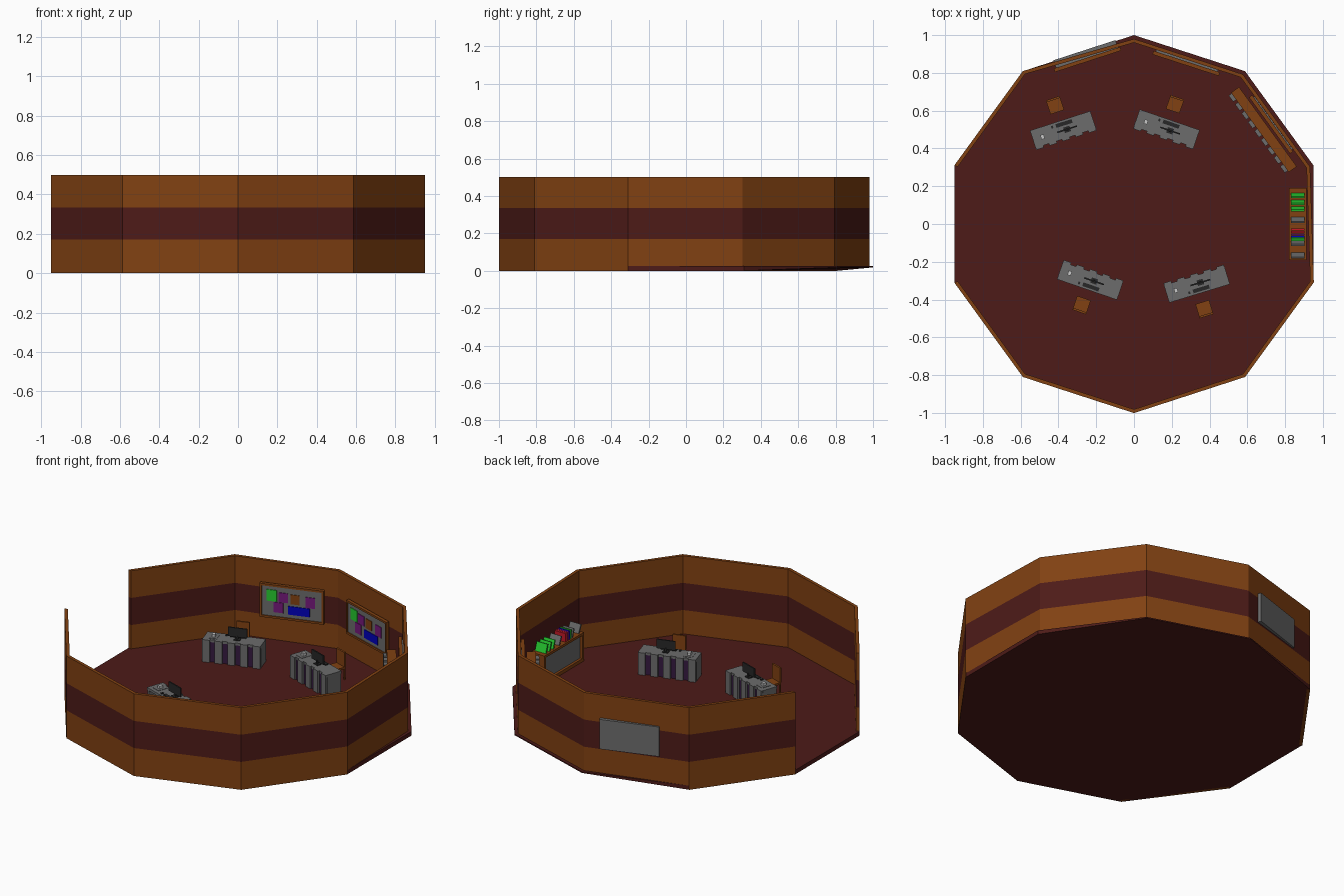
import bpy, bmesh
from math import radians, sin, cos
from mathutils import Matrix, Vector

if "Cube" in bpy.data.objects:
    bpy.data.objects.remove(bpy.data.objects["Cube"])


def mat(name, r, g, b):
    m = bpy.data.materials.new(name)
    m.diffuse_color = (r, g, b, 1)
    m.use_nodes = True
    m.node_tree.nodes["Principled BSDF"].inputs["Base Color"].default_value = m.diffuse_color
    return m


BROWN = mat("brown_wood", .22, .053, .006)
RED = mat("dark_red", .075, .011, .009)
GREY = mat("mid_grey", .15, .15, .15)
DARK = mat("dark_grey", .02, .02, .02)
PLUM = mat("plum", .035, .01, .05)
GREEN = mat("green", .02, .6, .03)
PURPLE = mat("purple", .18, .01, .2)
BLUE = mat("blue", 0, 0, .5)
SCARLET = mat("scarlet", .55, .01, .02)
WHITE = mat("white", .7, .7, .7)
FLOOR = .025


def finish(name, bm, m):
    bmesh.ops.recalc_face_normals(bm, faces=bm.faces)
    me = bpy.data.meshes.new(name)
    bm.to_mesh(me)
    bm.free()
    me.materials.append(m)
    ob = bpy.data.objects.new(name, me)
    bpy.context.collection.objects.link(ob)
    return ob


def box(name, M, x, y, z, m, tilt=None):
    """Box from (min, max) pairs in the frame M, optionally tilted about its centre."""
    c = Vector(((x[0] + x[1]) / 2, (y[0] + y[1]) / 2, (z[0] + z[1]) / 2))
    S = Matrix.Diagonal((x[1] - x[0], y[1] - y[0], z[1] - z[0], 1))
    bm = bmesh.new()
    bmesh.ops.create_cube(bm, size=1, matrix=M @ Matrix.Translation(c) @ (tilt or Matrix()) @ S)
    return finish(name, bm, m)


def prism(bm, pts, z0, z1):
    lo = [bm.verts.new((p[0], p[1], z0)) for p in pts]
    hi = [bm.verts.new((p[0], p[1], z1)) for p in pts]
    bm.faces.new(lo[::-1])
    bm.faces.new(hi)
    for i in range(len(pts)):
        j = (i + 1) % len(pts)
        bm.faces.new((lo[i], lo[j], hi[j], hi[i]))
    return lo


def corner(i, r=1.0):
    a = radians(18 + 36 * i)
    return Vector((cos(a) * r, sin(a) * r))


# Ten-sided floor slab, underside lifted at the two far corners
bm = bmesh.new()
low = prism(bm, [corner(i) for i in range(10)], 0, FLOOR)
for i in (1, 2):
    low[i].co.z = .018
finish("floor", bm, RED)

# Wall bands: nine sides, open on the left; four sides stand on the slab
STANDING = (9, 0, 1, 2)


def wall_corner(i, r):
    return corner(i, r * (.98 if i % 10 in (0, 1, 2) else 1.001))


for name, z0, z1, m in (("wall_lower_band", 0, .17, BROWN), ("wall_middle_band", .17, .335, RED),
                        ("wall_upper_band", .335, .5, BROWN)):
    bm = bmesh.new()
    for i in range(10):
        if i == 4:
            continue
        base = FLOOR if z0 == 0 and i in STANDING else z0
        prism(bm, [wall_corner(i, 1), wall_corner(i + 1, 1),
                   wall_corner(i + 1, .98), wall_corner(i, .98)], base, z1)
    finish(name, bm, m)


def wall_frame(deg, d):
    # x runs left to right seen from inside, y points outward
    a = radians(deg)
    return Matrix.Translation((cos(a) * d, sin(a) * d, 0)) @ Matrix.Rotation(a - radians(90), 4, 'Z')


# Pin boards with frame and notes
NOTES = ((.08, .25, .12, .5, GREEN), (.28, .44, .18, .5, PURPLE), (.48, .63, .2, .52, BROWN),
         (.73, .89, .22, .58, PURPLE), (.2, .36, .52, .86, PURPLE), (.44, .8, .6, .88, BLUE))


def pin_board(n, deg, d, cx, thick):
    M = wall_frame(deg, d)
    L, z0, z1 = .345, .18, .36
    x0, x1 = cx - L / 2, cx + L / 2
    box(f"board_{n}", M, (x0, x1), (0, thick), (z0, z1), GREY)
    f, fy = .012, (-.006, .014)
    box(f"board_{n}_frame_top", M, (x0 - f, x1 + f), fy, (z1, z1 + f), BROWN)
    box(f"board_{n}_frame_bottom", M, (x0 - f, x1 + f), fy, (z0 - f, z0), BROWN)
    box(f"board_{n}_frame_left", M, (x0 - f, x0), fy, (z0, z1), BROWN)
    box(f"board_{n}_frame_right", M, (x1, x1 + f), fy, (z0, z1), BROWN)
    for k, (u0, u1, v0, v1, m) in enumerate(NOTES):
        box(f"board_{n}_note_{k}", M, (x0 + u0 * L, x0 + u1 * L), (-.004, 0),
            (z1 - v1 * (z1 - z0), z1 - v0 * (z1 - z0)), m)


pin_board(1, 108, .9, .035, .056)
pin_board(2, 72, .89, 0, .025)
pin_board(3, 36, .893, 0, .02)

# Long counter with a row of grey doors
M = wall_frame(36, .85)
box("counter", M, (-.26, .26), (-.026, .026), (FLOOR, .26), BROWN)
for k in range(9):
    x = -.235 + k * .058
    box(f"counter_door_{k}", M, (x - .021, x + .021), (-.045, -.026), (.05, .24), GREY)

# Low bookcase on the right wall: open brown carcass with grey back
M = Matrix()
X, Y = (.82, .912), (-.19, .19)
box("bookcase_top", M, X, Y, (.185, .2), BROWN)
box("bookcase_base", M, X, Y, (FLOOR, .045), BROWN)
box("bookcase_side_near", M, X, (-.19, -.175), (.045, .185), BROWN)
box("bookcase_side_far", M, X, (.175, .19), (.045, .185), BROWN)
box("bookcase_back", M, (.835, .912), (-.175, .175), (.045, .185), GREY)
BOOKS = ((.15, GREEN, 18), (.115, GREEN, 18), (.08, GREEN, 18), (.02, GREY, 25), (-.03, SCARLET, 0),
         (-.042, SCARLET, 0), (-.054, PURPLE, 0), (-.066, BLUE, 0), (-.08, GREEN, 8),
         (-.102, GREY, 20), (-.168, GREY, 25))
for k, (y, m, lean) in enumerate(BOOKS):
    box(f"book_{k}", M, (.83, .902), (y - .005, y + .005), (.198, .252), m,
        Matrix.Rotation(radians(lean), 4, 'X'))


# Desk set: sitter on local +y, panelled front on local -y
def desk_set(n, x, y, deg, flip):
    M = Matrix.Translation((x, y, 0)) @ Matrix.Diagonal((1, flip, 1, 1)) @ Matrix.Rotation(radians(deg), 4, 'Z')

    def part(name, *a):
        box(f"desk_{n}_{name}", M, *a)
    part("top", (-.168, .168), (-.045, .052), (.145, .16), GREY)
    part("front", (-.16, .16), (-.044, -.034), (FLOOR, .145), PLUM)
    for k in range(5):
        c = -.146 + k * .073
        part(f"front_post_{k}", (c - .021, c + .021), (-.056, -.044), (FLOOR, .16), GREY)
    for s, e in (("left", -.161), ("right", .161)):
        part(f"side_{s}", (e - .007, e + .007), (-.044, .05), (FLOOR, .145), GREY)
    # desktop items
    part("monitor_base", (.004, .038), (-.018, .012), (.16, .165), DARK)
    part("monitor_stem", (.016, .026), (-.01, -.002), (.165, .185), DARK)
    part("monitor_screen", (-.034, .076), (-.006, .002), (.177, .232), DARK)
    part("keyboard", (-.03, .06), (.022, .042), (.16, .165), DARK)
    part("mouse", (-.056, -.046), (.026, .04), (.16, .166), DARK)
    part("paper", (-.14, -.09), (-.03, .03), (.16, .162), GREY)
    part("cup", (-.124, -.106), (-.012, .012), (.16, .178), WHITE)
    # chair
    cx = (-.038, .038)
    part("chair_seat", cx, (.1, .175), (.09, .102), BROWN)
    part("chair_back", cx, (.167, .178), (.102, .19), BROWN)
    for i, lx in enumerate((-.034, .034)):
        for j, ly in enumerate((.105, .17)):
            part(f"chair_leg_{i}{j}", (lx - .004, lx + .004), (ly - .004, ly + .004), (FLOOR, .09), BROWN)


desk_set(1, -.375, .497, 18, 1)
desk_set(2, .172, .503, -19, 1)
desk_set(3, -.232, -.298, 19, -1)
desk_set(4, .332, -.318, -17, -1)
